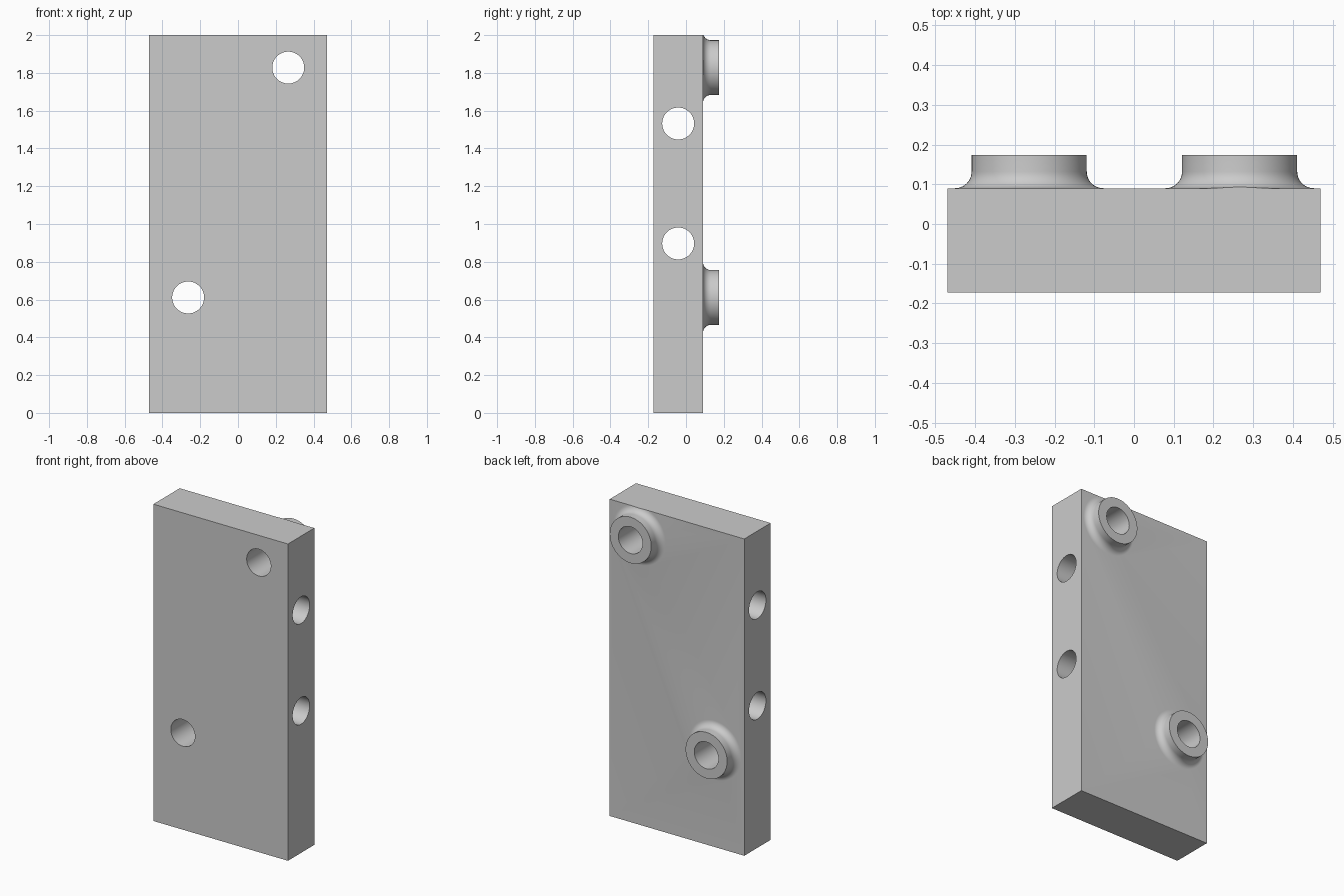
import bpy, bmesh, math
from mathutils import Matrix

if "Cube" in bpy.data.objects:
    bpy.data.objects.remove(bpy.data.objects["Cube"])

FRONT, BACK, BOSS_END = -0.173, 0.09, 0.174
HALF_W, HEIGHT = 0.47, 2.0
BORE_R, BOSS_R, FILLET = 0.0845, 0.145, 0.042
SEG = 64
BOSSES = [(0.266, 1.828), (-0.264, 0.611)]
SIDE_HOLES = [1.532, 0.897]

grey = bpy.data.materials.new("plain_grey")
grey.diffuse_color = (0.6, 0.6, 0.6, 1)
grey.use_nodes = True
grey.node_tree.nodes["Principled BSDF"].inputs["Base Color"].default_value = grey.diffuse_color


def make_object(name, bm):
    bmesh.ops.recalc_face_normals(bm, faces=bm.faces)
    mesh = bpy.data.meshes.new(name)
    bm.to_mesh(mesh)
    bm.free()
    mesh.materials.append(grey)
    ob = bpy.data.objects.new(name, mesh)
    bpy.context.collection.objects.link(ob)
    return ob


def box(name, lo, hi):
    bm = bmesh.new()
    bmesh.ops.create_cube(bm, size=1)
    for v in bm.verts:
        v.co = [(a + b) / 2 + c * (b - a) for a, b, c in zip(lo, hi, v.co)]
    return make_object(name, bm)


def cylinder(name, centre, axis, length):
    bm = bmesh.new()
    turn = Matrix.Rotation(math.radians(90), 4, axis)
    bmesh.ops.create_cone(bm, cap_ends=True, segments=SEG, radius1=BORE_R, radius2=BORE_R,
                          depth=length, matrix=Matrix.Translation(centre) @ turn)
    return make_object(name, bm)


def boss(name, x, z):
    # Profile of (radius, y): buried foot, fillet arc, straight wall
    rim = BOSS_R + FILLET
    profile = [(rim, BACK - 0.05)]
    for i in range(11):
        a = math.pi / 2 * i / 10
        profile.append((rim - FILLET * math.sin(a), BACK + FILLET * (1 - math.cos(a))))
    profile.append((BOSS_R, BOSS_END))
    bm = bmesh.new()
    rings = []
    for r, y in profile:
        rings.append([bm.verts.new((x + r * math.cos(t), y, z + r * math.sin(t)))
                      for t in (2 * math.pi * k / SEG for k in range(SEG))])
    for a, b in zip(rings, rings[1:]):
        for k in range(SEG):
            n = (k + 1) % SEG
            bm.faces.new((a[k], a[n], b[n], b[k]))
    bm.faces.new(rings[0])
    bm.faces.new(rings[-1])
    return make_object(name, bm)


def combine(target, tool, operation):
    mod = target.modifiers.new(tool.name, 'BOOLEAN')
    mod.operation, mod.solver, mod.object = operation, 'EXACT', tool
    bpy.context.view_layer.objects.active = target
    bpy.ops.object.modifier_apply(modifier=mod.name)
    bpy.data.objects.remove(tool, do_unlink=True)


# Plate, made overlong so the top trim also clips the upper fillet
plate = box("mounting_plate", (-HALF_W, FRONT, 0), (HALF_W, BACK, HEIGHT + 0.1))

# Filleted bosses on the back
for x, z in BOSSES:
    combine(plate, boss("boss", x, z), 'UNION')
combine(plate, box("top_trim", (-1, -1, HEIGHT), (1, 1, HEIGHT + 1)), 'DIFFERENCE')

# Bores through the bosses and cross holes through the sides
for x, z in BOSSES:
    combine(plate, cylinder("boss_bore", (x, 0, z), 'X', 1), 'DIFFERENCE')
for z in SIDE_HOLES:
    combine(plate, cylinder("side_bore", (0, (FRONT + BACK) / 2, z), 'Y', 2), 'DIFFERENCE')

plate.select_set(True)
bpy.context.view_layer.objects.active = plate
bpy.ops.object.shade_smooth_by_angle(angle=math.radians(30))
